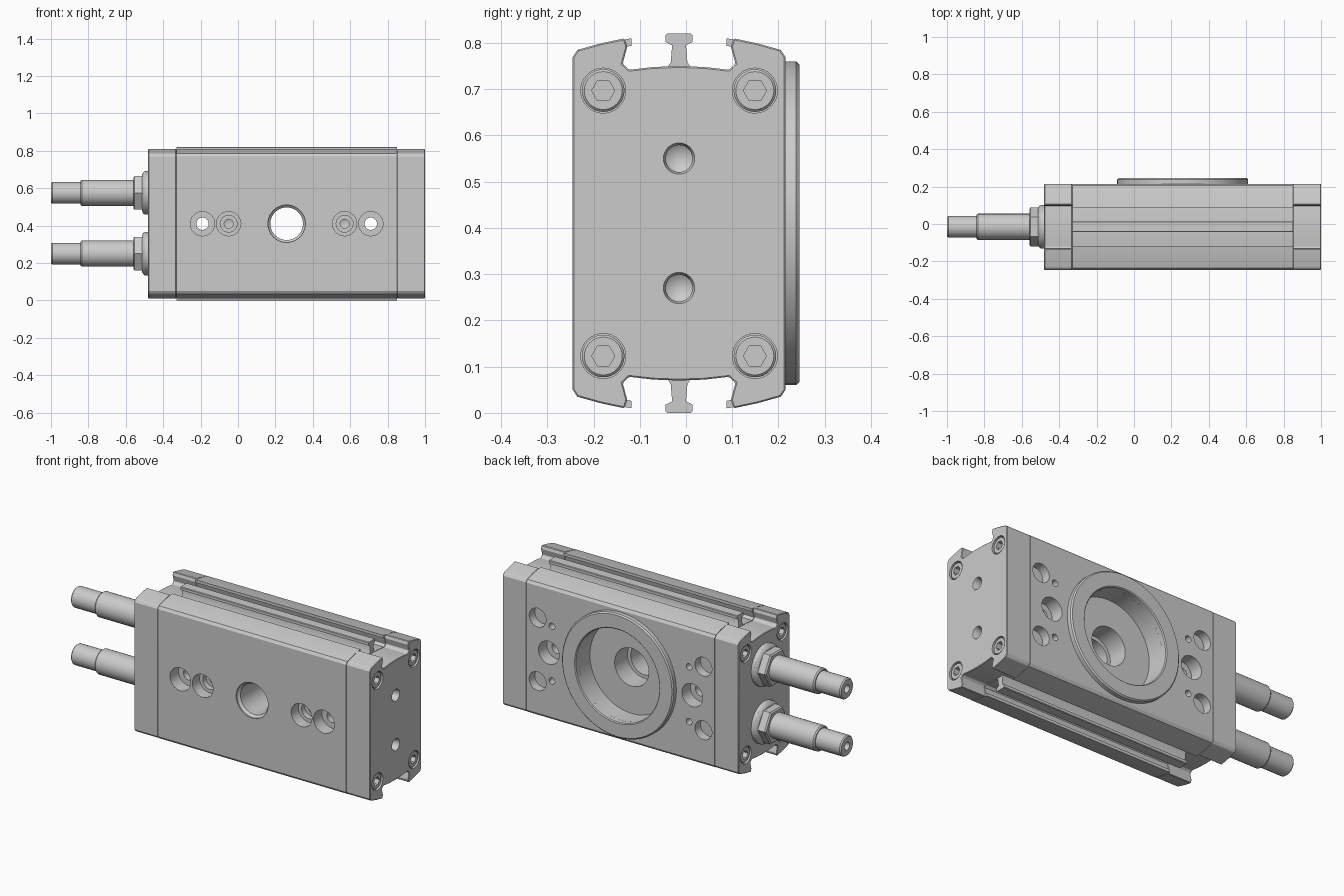
import bpy
import bmesh
import math
from mathutils import Vector

cube = bpy.data.objects.get("Cube")
if cube:
    bpy.data.objects.remove(cube, do_unlink=True)

MID_Y, MID_Z = -0.015, 0.41      # centre of the body section
TABLE_X = 0.26                   # centre of the rotary table
LEFT_END, RIGHT_END = 1.0, -0.48
SEAM_L, SEAM_R = 0.85, -0.33


def make(name, bm, angle=30):
    bmesh.ops.recalc_face_normals(bm, faces=bm.faces)
    mesh = bpy.data.meshes.new(name)
    bm.to_mesh(mesh)
    bm.free()
    obj = bpy.data.objects.new(name, mesh)
    bpy.context.collection.objects.link(obj)
    smooth(obj, angle)
    return obj


def select(obj):
    bpy.ops.object.select_all(action='DESELECT')
    obj.select_set(True)
    bpy.context.view_layer.objects.active = obj


def smooth(obj, angle=30):
    select(obj)
    bpy.ops.object.shade_smooth_by_angle(angle=math.radians(angle))


def lathe(bm, profile, axis, at, steps=48, closed=False):
    """Spin (radius, height) points about an X or Y axis through `at`."""
    along = Vector((1, 0, 0)) if axis == 'X' else Vector((0, 1, 0))
    out = Vector((0, 1, 0)) if axis == 'X' else Vector((1, 0, 0))
    at = Vector(at)
    verts = [bm.verts.new(at + out * r + along * h) for r, h in profile]
    pairs = list(zip(verts, verts[1:]))
    if closed:
        pairs.append((verts[-1], verts[0]))
    edges = [bm.edges.new(p) for p in pairs]
    bmesh.ops.spin(bm, geom=verts + edges, cent=at, axis=along,
                   angle=math.tau, steps=steps)
    bmesh.ops.remove_doubles(bm, verts=bm.verts, dist=0.0001)


def extrude_section(name, quarter, x0, x1):
    """Mirror a quarter section both ways and extrude it along x."""
    top = quarter + [(-y, z) for y, z in reversed(quarter[:-1])]
    loop = top + [(y, -z) for y, z in reversed(top)]
    bm = bmesh.new()
    face = bm.faces.new([bm.verts.new((x0, MID_Y + y, MID_Z + z))
                         for y, z in loop])
    ext = bmesh.ops.extrude_face_region(bm, geom=[face])
    moved = [v for v in ext["geom"] if isinstance(v, bmesh.types.BMVert)]
    bmesh.ops.translate(bm, verts=moved, vec=(x1 - x0, 0, 0))
    return make(name, bm)


def apply(obj, mod):
    select(obj)
    bpy.ops.object.modifier_apply(modifier=mod.name)


def cut(obj, bm):
    cutter = make("cutter", bm)
    cutter.hide_render = True
    mod = obj.modifiers.new("cut", 'BOOLEAN')
    mod.operation = 'DIFFERENCE'
    mod.solver = 'EXACT'
    mod.object = cutter
    apply(obj, mod)
    bpy.data.objects.remove(cutter, do_unlink=True)
    smooth(obj)


# Section shapes: shared shoulder and slot, lips and T rail on the body only
shoulder = [(.23, .36), (.22, .375), (.17, .389)]
slot = [(.112, .382), (.122, .345), (.108, .332), (.055, .338)]
rail = [(.024, .339), (.018, .348), (.015, .385), (.029, .392),
        (.029, .407), (.026, .41), (0, .41)]
body = extrude_section("body", shoulder + [(.103, .4), (.103, .384)] + slot + rail,
                       SEAM_R, SEAM_L)

# Body bores
bores = bmesh.new()
lathe(bores, [(0, -.27), (.1, -.27), (.1, -.237), (.087, -.225), (.087, 0),
              (.107, 0), (.107, .115), (.262, .115), (.262, .24), (0, .24)],
      'Y', (TABLE_X, 0, MID_Z), 64)
for s in (-1, 1):
    # Through holes counterbored on both faces
    lathe(bores, [(0, -.27), (.065, -.27), (.065, -.17), (.033, -.17),
                  (.033, .14), (.065, .14), (.065, .24), (0, .24)],
          'Y', (TABLE_X + s * .45, 0, MID_Z), 32)
    # Stepped blind holes on the front
    lathe(bores, [(0, -.27), (.065, -.27), (.065, -.18), (.045, -.18),
                  (.045, -.15), (.024, -.15), (.024, -.09), (0, -.08)],
          'Y', (TABLE_X + s * .31, 0, MID_Z), 32)
    # Locating holes on the back
    for t in (-1, 1):
        for dx, dz, r, floor in ((.52, .18, .053, .165), (.43, .155, .018, .15)):
            lathe(bores, [(0, floor), (r, floor), (r, .24), (0, .24)],
                  'Y', (TABLE_X + s * dx, 0, MID_Z + t * dz), 32)
cut(body, bores)

# Rotary table ring
ring = bmesh.new()
lathe(ring, [(.262, .205), (.35, .205), (.35, .238), (.343, .245),
             (.267, .245), (.262, .24)],
      'Y', (TABLE_X, 0, MID_Z), 96, closed=True)
make("table_ring", ring)

# End caps with corner screws
corners = [(MID_Y + a * .164, MID_Z + b * .287) for a in (-1, 1) for b in (-1, 1)]
cap_section = shoulder + [(.118, .4)] + slot + [(0, .34)]
for side, seam, end in (("left", SEAM_L, LEFT_END), ("right", SEAM_R, RIGHT_END)):
    d = 1 if end > seam else -1
    cap = extrude_section(side + "_end_cap", cap_section, seam, end)
    bevel = cap.modifiers.new("bevel", 'BEVEL')
    bevel.width = 0.003
    bevel.limit_method = 'ANGLE'
    bevel.angle_limit = math.radians(40)
    apply(cap, bevel)

    holes, heads, sockets = bmesh.new(), bmesh.new(), bmesh.new()
    for y, z in corners:
        at = (end, y, z)
        lathe(holes, [(0, -.06 * d), (.0486, -.06 * d), (.0486, .02 * d),
                      (0, .02 * d)], 'X', at, 32)
        lathe(heads, [(0, -.07 * d), (.046, -.07 * d), (.046, -.01 * d),
                      (.041, -.005 * d), (0, -.005 * d)], 'X', at, 32)
        lathe(sockets, [(0, -.04 * d), (.025, -.04 * d), (.025, .02 * d),
                        (0, .02 * d)], 'X', at, 6)
    if side == "left":
        # Threaded ports with conical bottoms
        for z in (.27, .55):
            lathe(holes, [(0, -.1), (.029, -.08), (.029, -.012), (.036, .005),
                          (0, .005)], 'X', (end, MID_Y, z), 32)
    cut(cap, holes)
    screws = make(side + "_cap_screws", heads)
    cut(screws, sockets)

# Stroke adjusters on the right end
for label, z in (("lower", .25), ("upper", .575)):
    at = (0, MID_Y, z)
    bm = bmesh.new()
    lathe(bm, [(0, -.47), (.117, -.47), (.117, -.497), (.112, -.505),
               (.1, -.512), (0, -.512)], 'X', at)
    make(label + "_seal_washer", bm)

    bm = bmesh.new()
    lathe(bm, [(0, -.51), (.104, -.51), (.104, -.553), (.096, -.56),
               (0, -.56)], 'X', at, 6)
    make(label + "_lock_nut", bm)

    bm = bmesh.new()
    lathe(bm, [(0, -.55), (.07, -.55), (.07, -.835), (.064, -.842),
               (.058, -.842), (.058, -.993), (.052, -1), (.022, -1),
               (.022, -.96), (0, -.96)], 'X', at)
    make(label + "_adjuster_rod", bm)
